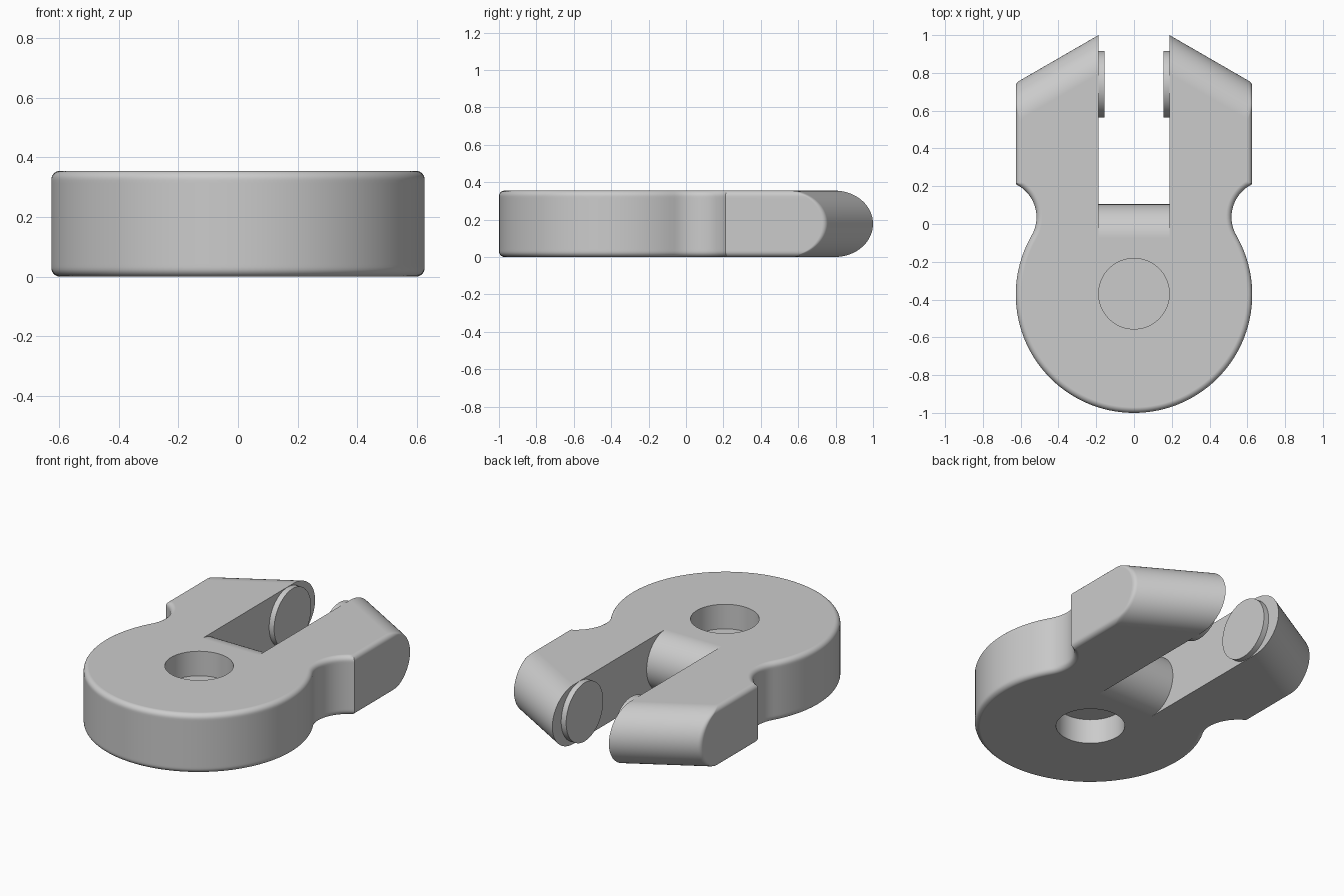
import bpy
import bmesh
from math import sin, cos, tan, pi, radians, sqrt, atan2

cube = bpy.data.objects.get("Cube")
if cube:
    bpy.data.objects.remove(cube, do_unlink=True)

R = 0.1775                 # half the body height
EDGE = 0.03                # rounding of the outer rim
HEAD_Y, HEAD_R = -0.374, 0.626
NECK_GAP = 0.82            # head centre to neck notch centre
SLOT_X, SLOT_Y = 0.188, 0.105
SLANT = radians(30)
LAYERS = 36

grey = bpy.data.materials.new("plain_grey")
grey.use_nodes = True
colour = (0.6, 0.6, 0.6, 1)
grey.diffuse_color = colour
grey.node_tree.nodes["Principled BSDF"].inputs["Base Color"].default_value = colour


def half_outline(e, s):
    """Right half outline; e insets the rim, s insets the rounded ends."""
    pts = []
    # round head
    for i in range(41):
        a = -pi / 2 + i / 40 * (pi / 2 + SLANT)
        pts.append(((HEAD_R - e) * cos(a), HEAD_Y + (HEAD_R - e) * sin(a)))
    # concave neck, tangent to the head
    nx, ny = NECK_GAP * cos(SLANT), HEAD_Y + NECK_GAP * sin(SLANT)
    nr, side = NECK_GAP - HEAD_R + e, HEAD_R - e
    end = atan2(sqrt(nr * nr - (side - nx) ** 2), side - nx)
    start = pi + SLANT
    for i in range(1, 17):
        a = start + (end - start) * i / 16
        pts.append((nx + nr * cos(a), ny + nr * sin(a)))
    # softened shoulder between the side and the slanted end
    tip = 1 - s / cos(SLANT)
    corner = tip - (side - SLOT_X) * tan(SLANT)
    f = 0.02
    for i in range(6):
        t = i / 5
        pts.append((side - t * t * f * cos(SLANT),
                    corner - (1 - t) ** 2 * f + t * t * f * sin(SLANT)))
    # prong tip and slot bottom
    return pts + [(SLOT_X, tip), (SLOT_X, SLOT_Y - s)]


def finish(obj):
    obj.data.materials.clear()
    obj.data.materials.append(grey)
    bpy.ops.object.select_all(action="DESELECT")
    obj.select_set(True)
    bpy.context.view_layer.objects.active = obj
    bpy.ops.object.shade_smooth_by_angle(angle=radians(30))
    mod = obj.modifiers.new("even_shading", "WEIGHTED_NORMAL")
    mod.keep_sharp = True


# forked body, lofted from bottom to top
bm = bmesh.new()
rings = []
for k in range(LAYERS + 1):
    t = pi * k / LAYERS
    z = R - R * cos(t)
    depth = max(0, EDGE - min(z, 2 * R - z))
    e = EDGE - sqrt(max(0, EDGE ** 2 - depth ** 2))
    right = half_outline(e, R - R * sin(t))
    left = [(-x, y) for x, y in reversed(right[1:])]
    rings.append([bm.verts.new((x, y, z)) for x, y in right + left])
for low, high in zip(rings, rings[1:]):
    for i in range(len(low)):
        j = (i + 1) % len(low)
        bm.faces.new((low[i], low[j], high[j], high[i]))
bm.faces.new(rings[0][::-1])
bm.faces.new(rings[-1])
bmesh.ops.recalc_face_normals(bm, faces=bm.faces)
mesh = bpy.data.meshes.new("forked_body")
bm.to_mesh(mesh)
bm.free()
body = bpy.data.objects.new("forked_body", mesh)
bpy.context.collection.objects.link(body)

# round recesses above and below a thin middle web
for z in (R + 0.03 + 0.2, R - 0.03 - 0.2):
    bpy.ops.mesh.primitive_cylinder_add(vertices=64, radius=0.187, depth=0.4,
                                        location=(0, HEAD_Y + 0.005, z))
    cutter = bpy.context.object
    cutter.hide_render = True
    cut = body.modifiers.new("recess", "BOOLEAN")
    cut.operation, cut.solver, cut.object = "DIFFERENCE", "EXACT", cutter
    bpy.context.view_layer.objects.active = body
    bpy.ops.object.modifier_apply(modifier=cut.name)
    bpy.data.objects.remove(cutter, do_unlink=True)
finish(body)

# contact discs on the inner prong faces
for side, name in ((1, "left_contact_disc"), (-1, "right_contact_disc")):
    bpy.ops.mesh.primitive_cylinder_add(vertices=64, radius=0.176, depth=0.05,
                                        location=(side * 0.18, 0.74, R),
                                        rotation=(0, pi / 2, 0))
    disc = bpy.context.object
    disc.name = name
    finish(disc)
